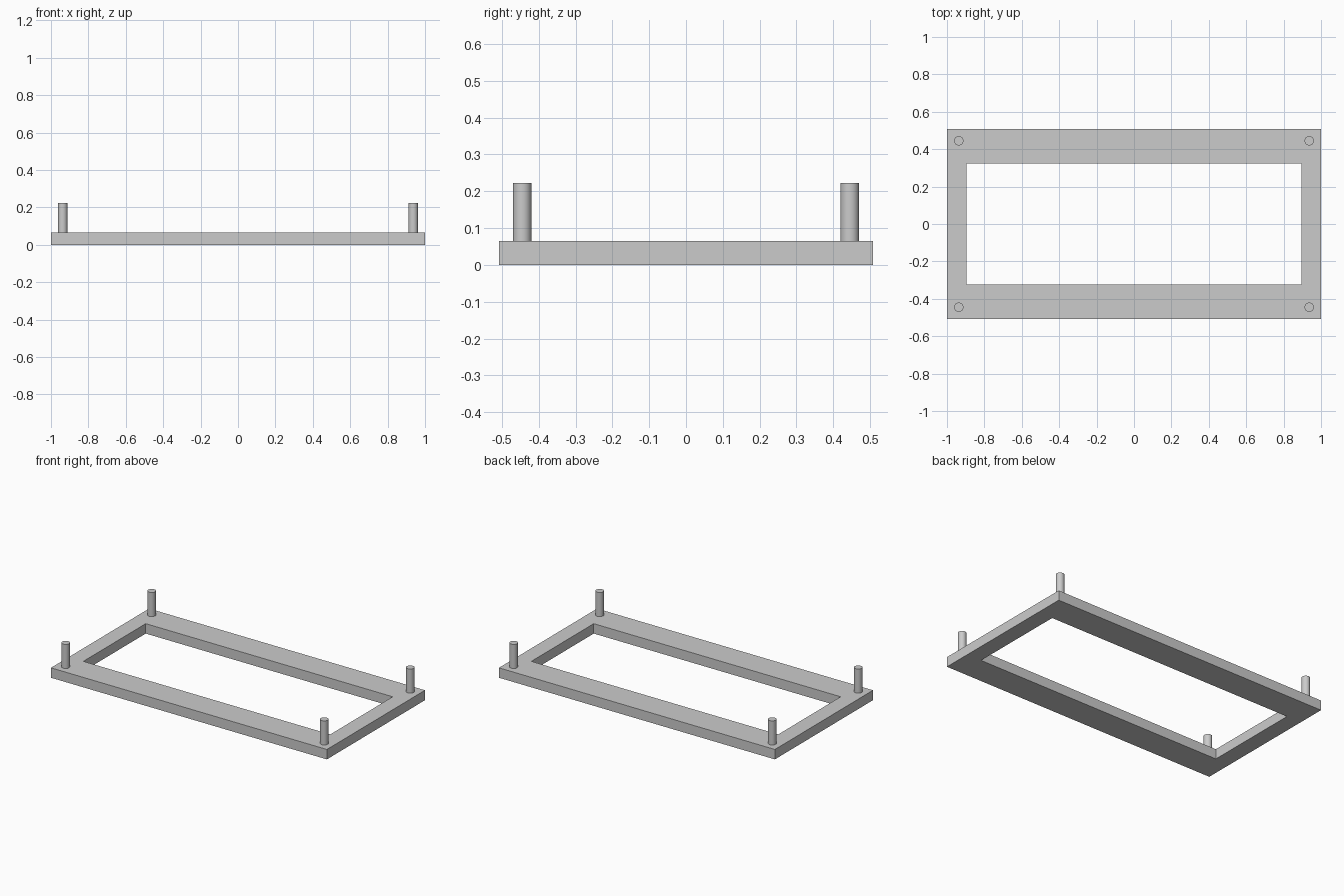
import bpy
import bmesh
import math

cube = bpy.data.objects.get("Cube")
if cube:
    bpy.data.objects.remove(cube, do_unlink=True)

OUTER = (1.0, 0.508)      # half sizes of the frame
INNER = (0.895, 0.323)    # half sizes of the opening
FRAME_H = 0.065
PEG_TOP = 0.223
PEG_R = 0.025
PEG_POS = (0.937, 0.445)
CORNERS = ((-1, -1), (1, -1), (1, 1), (-1, 1))

grey = bpy.data.materials.new("plain grey")
grey.use_nodes = True
colour = (0.6, 0.6, 0.6, 1)
grey.diffuse_color = colour
grey.node_tree.nodes["Principled BSDF"].inputs["Base Color"].default_value = colour

# Rectangular frame: a flat ring of four faces, extruded upwards
bm = bmesh.new()
outer, inner = [[bm.verts.new((sx * half[0], sy * half[1], 0)) for sx, sy in CORNERS]
                for half in (OUTER, INNER)]
ring = []
for i in range(4):
    j = (i + 1) % 4
    ring.append(bm.faces.new((outer[i], outer[j], inner[j], inner[i])))
top = bmesh.ops.extrude_face_region(bm, geom=ring, use_keep_orig=True)["geom"]
bmesh.ops.translate(bm, vec=(0, 0, FRAME_H),
                    verts=[v for v in top if isinstance(v, bmesh.types.BMVert)])
bmesh.ops.recalc_face_normals(bm, faces=bm.faces)
mesh = bpy.data.meshes.new("base_frame")
bm.to_mesh(mesh)
bm.free()
mesh.materials.append(grey)
frame = bpy.data.objects.new("base_frame", mesh)
bpy.context.collection.objects.link(frame)

# Upright corner pegs
NAMES = ("front_right_peg", "front_left_peg", "back_left_peg", "back_right_peg")
for name, (sx, sy) in zip(NAMES, CORNERS):
    bpy.ops.mesh.primitive_cylinder_add(
        vertices=48, radius=PEG_R, depth=PEG_TOP - FRAME_H,
        location=(sx * PEG_POS[0], sy * PEG_POS[1], (PEG_TOP + FRAME_H) / 2))
    peg = bpy.context.object
    peg.name = name
    peg.data.materials.append(grey)
    bpy.ops.object.shade_smooth_by_angle(angle=math.radians(30))
